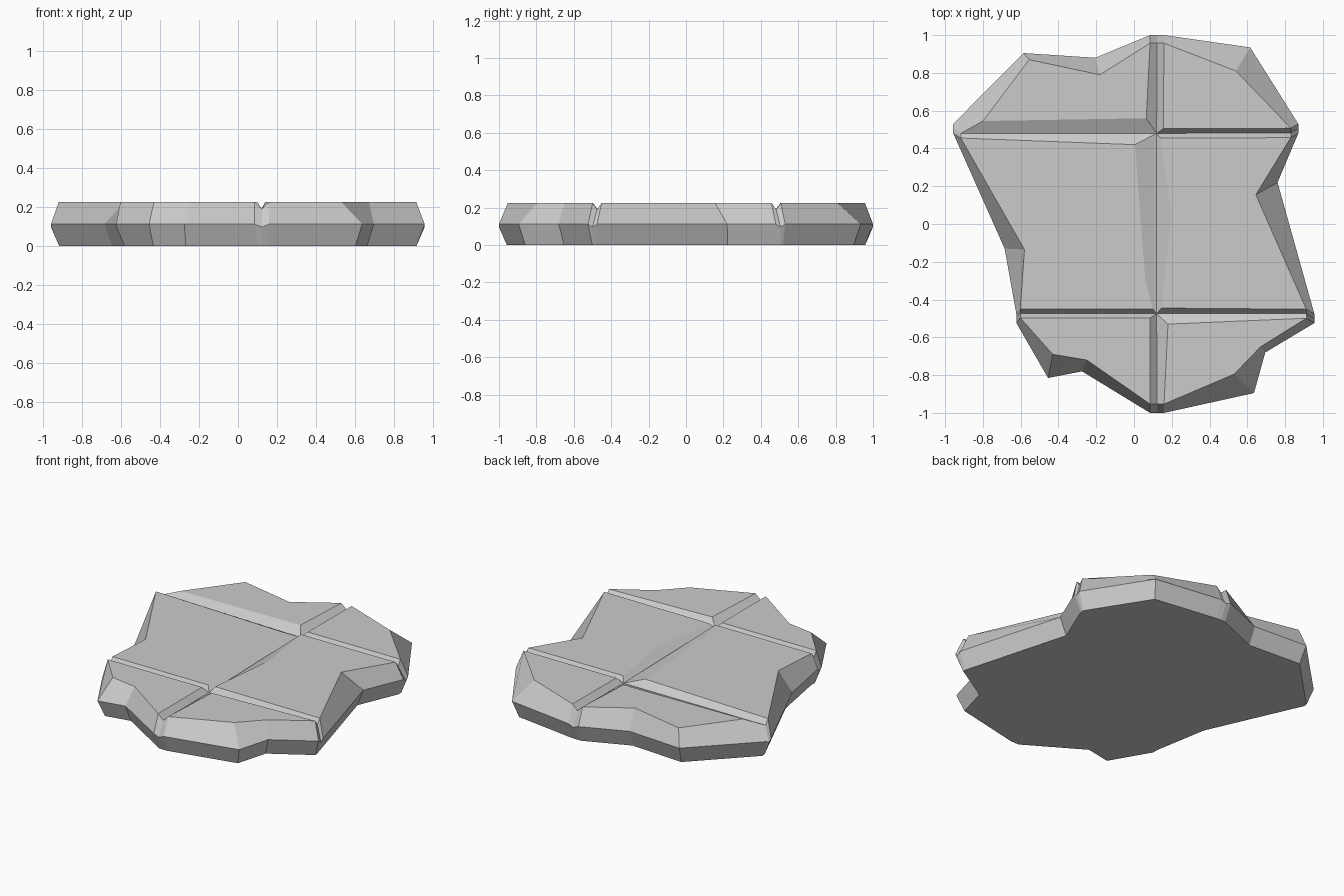
import bpy, bmesh
from mathutils import Vector

if "Cube" in bpy.data.objects:
    bpy.data.objects.remove(bpy.data.objects["Cube"])

TOP, MID, DEEP, NOTCH, INSET = 0.225, 0.112, 0.19, 0.097, 0.042

# Clockwise outline: name -> (waist point, top point)
ring = {}


def corner(name, mx, my, tx, ty):
    ring[name] = (Vector((mx, my, MID)), Vector((tx, ty, TOP)))


def groove_end(name, mid, top, side):
    # three points across the mouth of a V groove
    side = Vector((*side, 0))
    for k, s in enumerate((-1, 0, 1)):
        m = Vector((*mid, MID if s else NOTCH)) + side * s
        t = Vector((*top, TOP if s else DEEP)) + side * s
        ring[name + str(k)] = (m, t)


groove_end("N", (.122, 1), (.122, .957), (.037, 0))
corner("ne", .615, .935, .54, .81)
groove_end("E", (.87, .505), (.83, .482), (0, -.025))
corner("e", .76, .22, .645, .155)
groove_end("F", (.955, -.5), (.912, -.475), (0, -.024))
corner("se1", .695, -.68, .67, -.65)
corner("se2", .635, -.895, .53, -.795)
groove_end("S", (.122, -1), (.122, -.953), (-.037, 0))
corner("sw1", -.275, -.78, -.25, -.72)
corner("sw2", -.455, -.815, -.43, -.69)
groove_end("V", (-.623, -.5), (-.602, -.473), (0, .024))
corner("w", -.685, -.13, -.58, -.135)
groove_end("W", (-.957, .505), (-.917, .48), (0, .025))
corner("W2", -.957, .53, -.8, .545)
corner("nw1", -.585, .905, -.555, .87)
corner("nw2", -.205, .88, -.18, .79)

# Inner corners of the six raised plates, and the two groove crossings
inner = {"a": (.065, .56), "b": (.155, .505), "c": (.14, .455), "d": (.005, .42),
         "g": (.2, .05), "h": (.06, -.3),
         "i": (.1, -.45), "j": (.145, -.445), "k": (.18, -.53), "l": (.085, -.497)}
cross = {"X": (.12, .48), "Y": (.12, -.475)}

bm = bmesh.new()
names = list(ring)
n = len(names)
mid = [bm.verts.new(ring[q][0]) for q in names]
p = {q: bm.verts.new(ring[q][1]) for q in names}
p.update({q: bm.verts.new((*v, TOP)) for q, v in inner.items()})
p.update({q: bm.verts.new((*v, DEEP)) for q, v in cross.items()})

# Underside outline: waist outline shrunk evenly
bottom = []
for i in range(n):
    a, b, c = (ring[names[(i + k) % n]][0].xy for k in (-1, 0, 1))
    d1, d2 = (b - a).normalized(), (c - b).normalized()
    n1, n2 = Vector((d1.y, -d1.x)), Vector((d2.y, -d2.x))
    q = b + (n1 + n2) * INSET / (1 + n1.dot(n2))
    bottom.append(bm.verts.new((q.x, q.y, 0)))

# Sloping sides
for i in range(n):
    j = (i + 1) % n
    bm.faces.new((mid[i], mid[j], p[names[j]], p[names[i]]))
    bm.faces.new((bottom[i], bottom[j], mid[j], mid[i]))
bm.faces.new(bottom)

# Raised plates, then the groove walls
plates = ["N2 ne E0 b", "E2 e F0 j g c", "F2 se1 se2 S0 k",
          "S2 sw1 sw2 V0 l", "V2 w W0 d h i", "W2 nw1 nw2 N0 a"]
walls = ["N1 N2 b X", "X b E0 E1", "N0 N1 X a", "a X W1 W2",
         "E1 E2 c X", "X c g j Y", "Y j F0 F1", "F1 F2 k Y", "Y k S0 S1",
         "S1 S2 l Y", "Y l V0 V1", "V1 V2 i Y", "Y i h d X", "X d W0 W1"]
for row in plates + walls:
    bm.faces.new([p[q] for q in row.split()])

bmesh.ops.recalc_face_normals(bm, faces=bm.faces)
mesh = bpy.data.meshes.new("cracked_stone_slab")
bm.to_mesh(mesh)
bm.free()
slab = bpy.data.objects.new("cracked_stone_slab", mesh)
bpy.context.collection.objects.link(slab)
